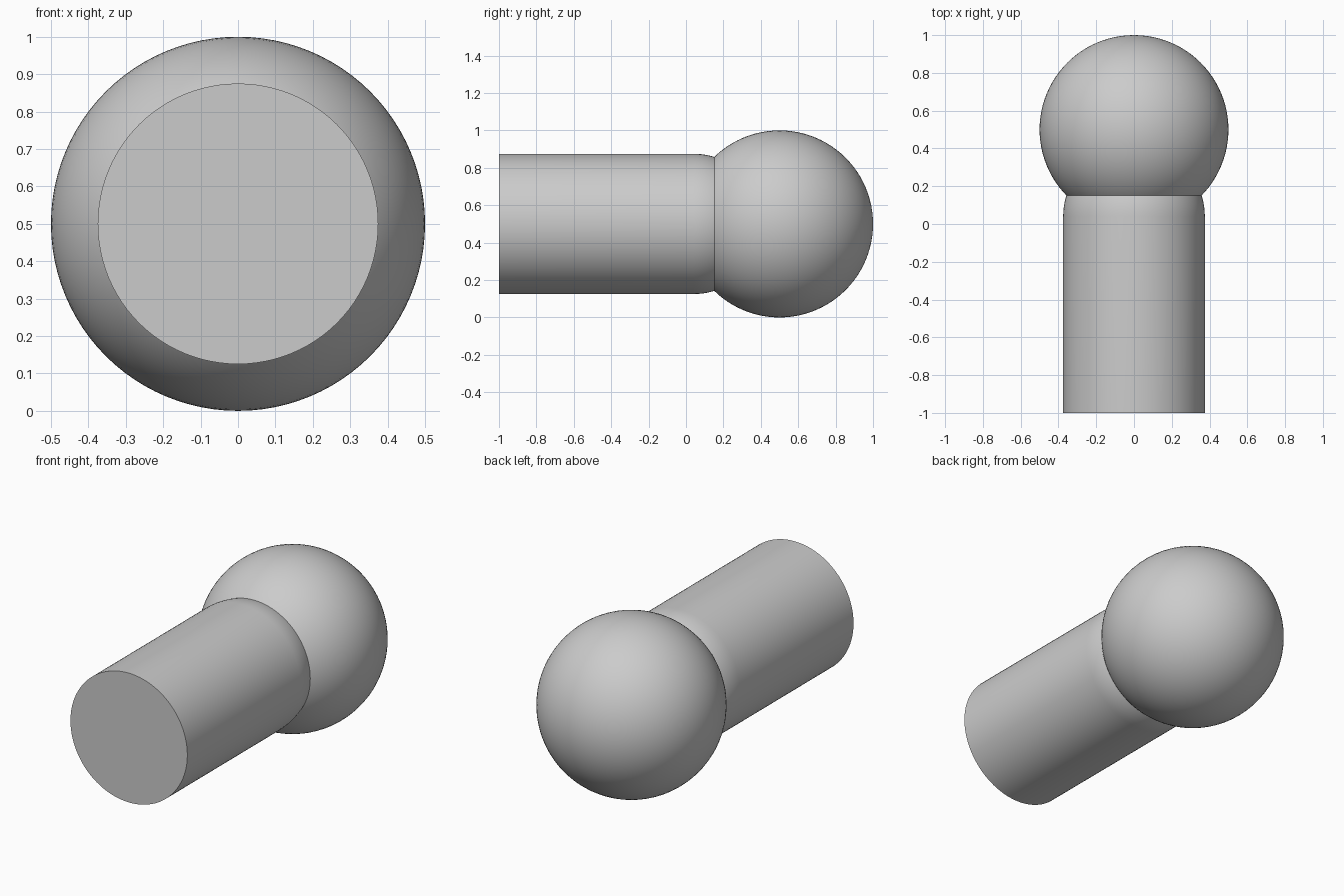
import bpy, bmesh, math
from mathutils import Matrix, Vector

cube = bpy.data.objects.get("Cube")
if cube:
    bpy.data.objects.remove(cube, do_unlink=True)

SIDES = 96
CENTRE_Z = 0.5

grey = bpy.data.materials.new("plain grey")
grey.use_nodes = True
colour = (0.6, 0.6, 0.6, 1)
grey.diffuse_color = colour
grey.node_tree.nodes["Principled BSDF"].inputs["Base Color"].default_value = colour


def finish(name, bm):
    """Turn a bmesh into a smooth shaded object with sharp rims."""
    bmesh.ops.recalc_face_normals(bm, faces=bm.faces)
    mesh = bpy.data.meshes.new(name)
    bm.to_mesh(mesh)
    bm.free()
    mesh.materials.append(grey)
    obj = bpy.data.objects.new(name, mesh)
    obj.location.z = CENTRE_Z
    bpy.context.collection.objects.link(obj)
    bpy.ops.object.select_all(action='DESELECT')
    obj.select_set(True)
    bpy.context.view_layer.objects.active = obj
    bpy.ops.object.shade_smooth_by_angle(angle=math.radians(30))


# Ball at the back, with its poles along y
bm = bmesh.new()
bmesh.ops.create_uvsphere(bm, u_segments=SIDES, v_segments=SIDES // 2, radius=0.5,
                          matrix=Matrix.Translation((0, 0.5, 0))
                          @ Matrix.Rotation(math.pi / 2, 4, 'X'))
finish("ball", bm)

# Shaft: flat front cap, straight side, domed end buried in the ball
radius, front, dome_y, steps = 0.375, -1.0, 0.04, 24
profile = [(0, front), (radius, front)]
for i in range(steps + 1):
    a = math.pi / 2 * i / steps
    profile.append((radius * math.cos(a), dome_y + radius * math.sin(a)))

bm = bmesh.new()
verts = [bm.verts.new(Vector((x, y, 0))) for x, y in profile]
edges = [bm.edges.new(pair) for pair in zip(verts, verts[1:])]
bmesh.ops.spin(bm, geom=verts + edges, cent=(0, 0, 0), axis=(0, 1, 0),
               angle=math.tau, steps=SIDES, use_duplicate=False)
bmesh.ops.remove_doubles(bm, verts=bm.verts, dist=0.0001)
finish("shaft", bm)
